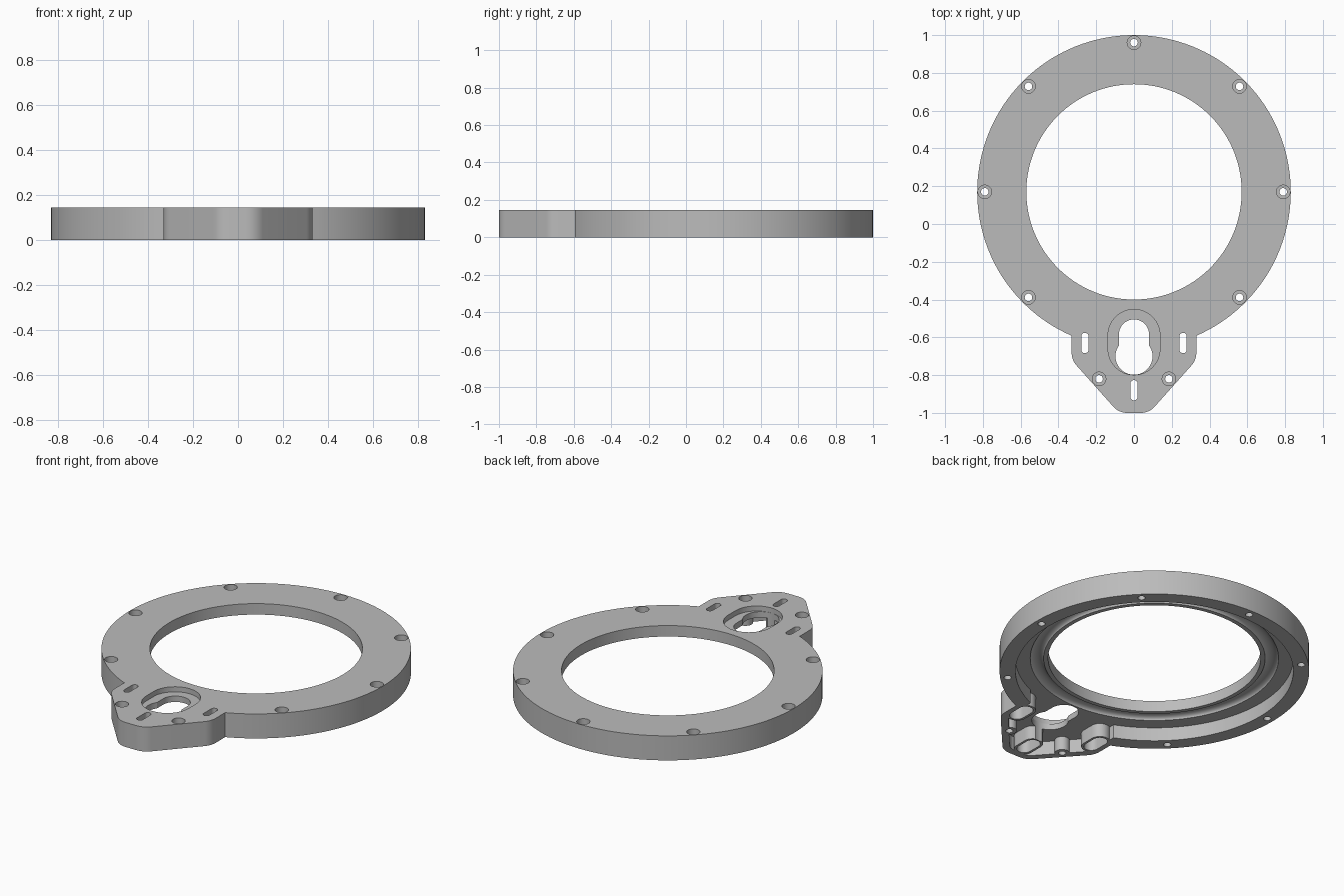
import bpy, bmesh
from math import sin, cos, tan, pi, atan2, sqrt
from mathutils import Vector

cube = bpy.data.objects.get("Cube")
if cube:
    bpy.data.objects.remove(cube, do_unlink=True)

HEIGHT = 0.145
CEILING = 0.08      # underside of the thin top plate
CY = 0.17           # ring centre
SEGS = 128

grey = bpy.data.materials.new("plain grey")
grey.use_nodes = True
grey.diffuse_color = (0.5, 0.5, 0.5, 1)
grey.node_tree.nodes["Principled BSDF"].inputs["Base Color"].default_value = (0.5, 0.5, 0.5, 1)


def prism(name, outline, z0, z1):
    """Extrude a counter-clockwise outline from z0 to z1."""
    bm = bmesh.new()
    face = bm.faces.new([bm.verts.new((x, y, z0)) for x, y in outline])
    ext = bmesh.ops.extrude_face_region(bm, geom=[face])
    top = [v for v in ext["geom"] if isinstance(v, bmesh.types.BMVert)]
    bmesh.ops.translate(bm, verts=top, vec=(0, 0, z1 - z0))
    bmesh.ops.recalc_face_normals(bm, faces=bm.faces)
    mesh = bpy.data.meshes.new(name)
    bm.to_mesh(mesh)
    bm.free()
    obj = bpy.data.objects.new(name, mesh)
    bpy.context.collection.objects.link(obj)
    mesh.materials.append(grey)
    return obj


def cut(target, cutter):
    """Subtract the cutter and discard it."""
    cutter.hide_render = True
    mod = target.modifiers.new("cut", "BOOLEAN")
    mod.operation, mod.solver, mod.object = "DIFFERENCE", "EXACT", cutter
    bpy.context.view_layer.objects.active = target
    bpy.ops.object.modifier_apply(modifier=mod.name)
    bpy.data.objects.remove(cutter, do_unlink=True)


def arc(x, y, r, a0, a1, n):
    return [(x + r * cos(a0 + (a1 - a0) * i / n), y + r * sin(a0 + (a1 - a0) * i / n))
            for i in range(n + 1)]


def circle(x, y, r, n=32):
    return arc(x, y, r, 0, 2 * pi, n)[:-1]


def stadium(x, y_low, y_high, r):
    """Upright rounded slot between two end centres."""
    return arc(x, y_high, r, 0, pi, 16) + arc(x, y_low, r, pi, 2 * pi, 16)


def fillet(prev, corner, nxt, r, n=8):
    p, c, q = Vector(prev), Vector(corner), Vector(nxt)
    u, v = (p - c).normalized(), (q - c).normalized()
    half = u.angle(v) / 2
    centre = c + (u + v).normalized() * (r / sin(half))
    start, end = c + u * (r / tan(half)), c + v * (r / tan(half))
    a0 = atan2(*(start - centre).yx)
    a1 = atan2(*(end - centre).yx)
    if a1 - a0 > pi:
        a1 -= 2 * pi
    if a0 - a1 > pi:
        a1 += 2 * pi
    return arc(centre.x, centre.y, r, a0, a1, n)


def plate_outline(radius, inset):
    """Round plate with the tapered front tab, the tab inset by a wall width."""
    x = 0.33 - inset
    root = (x, CY - sqrt(radius ** 2 - x ** 2))
    shoulder = (x, -0.72 + 0.39 * inset)
    tip = (0.08 - 0.43 * inset, -1 + inset)
    r = 0.1 - inset
    right = fillet(tip, shoulder, root, r)
    right = fillet((0, tip[1]), tip, shoulder, r) + right
    a = atan2(root[1] - CY, root[0])
    ring = arc(0, CY, radius, a, pi - a, SEGS)
    left = [(-px, py) for px, py in reversed(right)]
    return right + ring + left


# Main plate
plate = prism("mounting_ring", plate_outline(0.83, 0), 0, HEIGHT)

slots = [(-0.26, -0.665, -0.595), (0.26, -0.665, -0.595), (0, -0.915, -0.845)]
tab_screws = [(-0.185, -0.82), (0.185, -0.82)]
ring_screws = [(0.79 * cos(k * pi / 4), CY + 0.79 * sin(k * pi / 4))
               for k in range(8) if k != 6]

# Underside cavity, leaving bosses around the tab slots and screws
cavity = prism("cavity_cutter", plate_outline(0.745, 0.04), -0.1, CEILING)
for s in slots:
    cut(cavity, prism("slot_boss", stadium(*s, 0.055), -0.2, 0.2))
for s in tab_screws:
    cut(cavity, prism("screw_boss", circle(*s, 0.04), -0.2, 0.2))
cut(plate, cavity)

# Central opening
cut(plate, prism("opening_cutter", circle(0, CY, 0.57, SEGS), -0.1, 0.3))

# Rounded seal groove under the inner lip
bpy.ops.mesh.primitive_torus_add(location=(0, CY, CEILING - 0.001), major_radius=0.63,
                                 minor_radius=0.036, major_segments=SEGS, minor_segments=24)
groove = bpy.context.object
groove.scale.z = 0.6
groove.data.materials.append(grey)
bpy.context.view_layer.update()
cut(plate, groove)

# Keyhole with its oval recess
cut(plate, prism("recess_cutter", stadium(0, -0.661, -0.59, 0.138), 0.115, 0.3))
cut(plate, prism("keyhole_slot_cutter", stadium(0, -0.7, -0.585, 0.08), -0.1, 0.3))
cut(plate, prism("keyhole_round_cutter", circle(0, -0.7, 0.098, 40), -0.1, 0.3))

# Tab slots, wider from below
for s in slots:
    cut(plate, prism("slot_cutter", stadium(*s, 0.019), -0.1, 0.3))
    cut(plate, prism("pocket_cutter", stadium(*s, 0.041), -0.1, CEILING + 0.01))

# Counterbored screw holes
for s in ring_screws + tab_screws:
    cut(plate, prism("screw_cutter", circle(*s, 0.02, 24), -0.1, 0.3))
    cut(plate, prism("counterbore_cutter", circle(*s, 0.036), HEIGHT - 0.04, 0.3))

# Smooth curved walls, keep crisp edges
bpy.ops.object.select_all(action="DESELECT")
plate.select_set(True)
bpy.context.view_layer.objects.active = plate
bpy.ops.object.shade_smooth_by_angle(angle=pi / 6)
